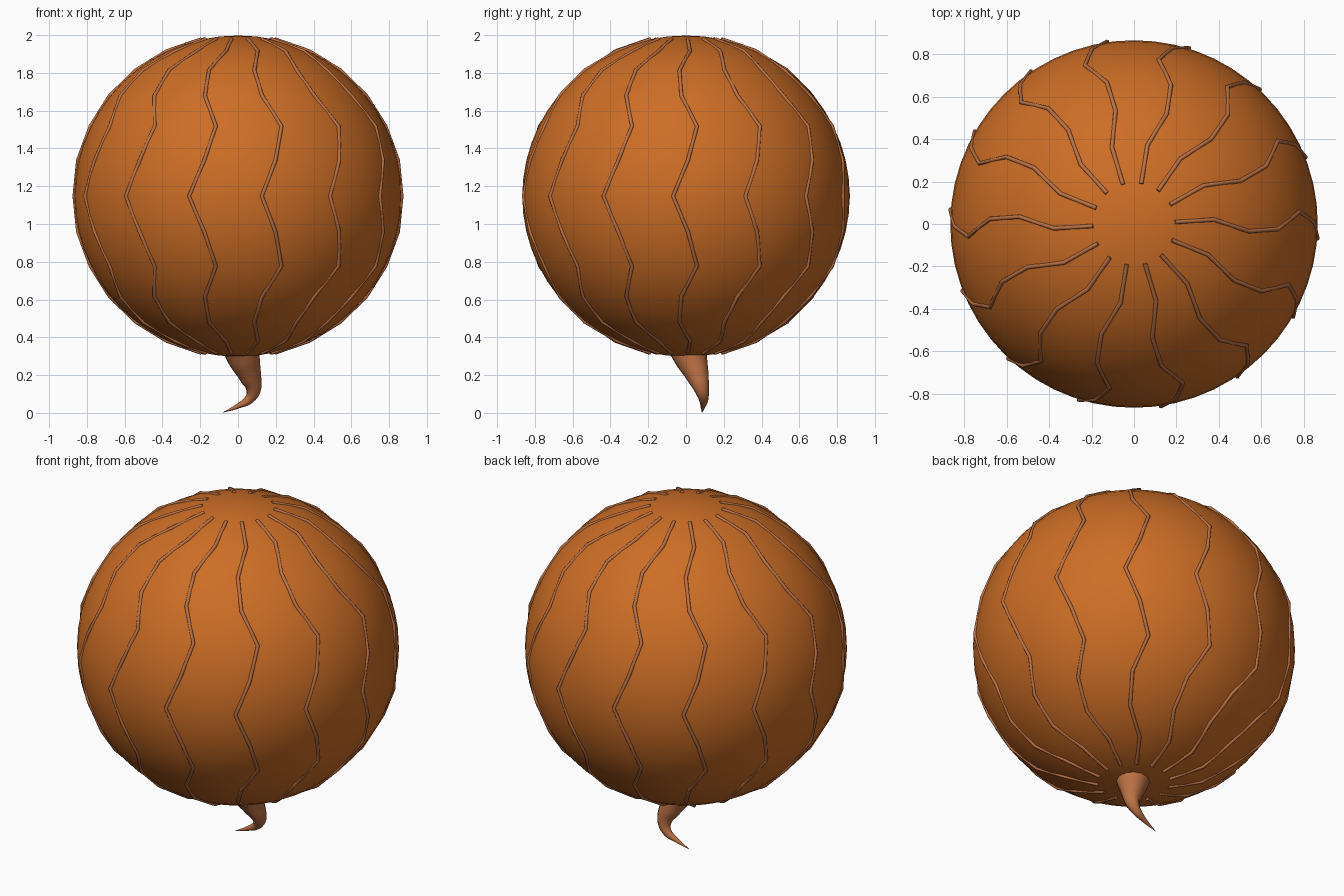
import bpy, math

if "Cube" in bpy.data.objects:
    bpy.data.objects.remove(bpy.data.objects["Cube"])

RX, RZ, CZ = 0.867, 0.85, 1.148   # bulb radii and centre height
VEINS, STEPS = 14, 14


def material(name, rgb):
    m = bpy.data.materials.new(name)
    m.diffuse_color = (*rgb, 1)
    m.use_nodes = True
    m.node_tree.nodes["Principled BSDF"].inputs["Base Color"].default_value = m.diffuse_color
    return m


orange = material("burnt orange", (0.61, 0.155, 0.019))
brown = material("warm brown", (0.50, 0.165, 0.058))


def tube(name, paths, depth, smooth_path, res):
    """Round tubes through (x, y, z, radius factor) points, as one mesh."""
    cu = bpy.data.curves.new(name, 'CURVE')
    cu.dimensions = '3D'
    cu.bevel_depth = depth
    cu.bevel_resolution = res
    cu.resolution_u = 6
    cu.use_fill_caps = True
    for pts in paths:
        sp = cu.splines.new('BEZIER' if smooth_path else 'POLY')
        knots = sp.bezier_points if smooth_path else sp.points
        knots.add(len(pts) - 1)
        for k, p in zip(knots, pts):
            k.co = p[:3] if smooth_path else (*p[:3], 1)
            k.radius = p[3]
            if smooth_path:
                k.handle_left_type = k.handle_right_type = 'AUTO'
    ob = bpy.data.objects.new(name, cu)
    bpy.context.collection.objects.link(ob)
    bpy.ops.object.select_all(action='DESELECT')
    ob.select_set(True)
    bpy.context.view_layer.objects.active = ob
    bpy.ops.object.convert(target='MESH')
    ob = bpy.context.object
    ob.name = name
    ob.data.materials.clear()
    ob.data.materials.append(brown)
    bpy.ops.object.shade_smooth_by_angle(angle=math.radians(50))
    return ob


# Round bulb
bpy.ops.mesh.primitive_uv_sphere_add(segments=56, ring_count=28, radius=1,
                                     location=(0, 0, CZ))
bulb = bpy.context.object
bulb.name = "bulb"
bulb.scale = (RX, RX, RZ)
bpy.ops.object.transform_apply(location=False, rotation=False, scale=True)
bulb.data.materials.append(orange)
bpy.ops.object.shade_smooth()

# Wavy raised veins running from near the top to near the bottom
paths = []
for v in range(VEINS):
    path = []
    for k in range(1, STEPS):
        polar = math.pi * k / STEPS
        wave = -math.radians(4.5) * math.cos((k - STEPS / 2) * math.radians(99))
        a = 2 * math.pi * v / VEINS + wave
        r = (RX + 0.002) * math.sin(polar)
        path.append((r * math.cos(a), r * math.sin(a),
                     CZ + (RZ + 0.002) * math.cos(polar), 1))
    paths.append(path)
tube("veins", paths, 0.01, False, 2)

# Curled, tapering stem under the bulb
stem = [(0.01, 0.0, 0.37, 0.105), (0.03, 0.027, 0.29, 0.088),
        (0.062, 0.06, 0.20, 0.062), (0.082, 0.083, 0.125, 0.040),
        (0.062, 0.093, 0.075, 0.026), (0.0, 0.09, 0.036, 0.013),
        (-0.08, 0.085, 0.002, 0.001)]
tube("stem", [stem], 1.0, True, 4)
